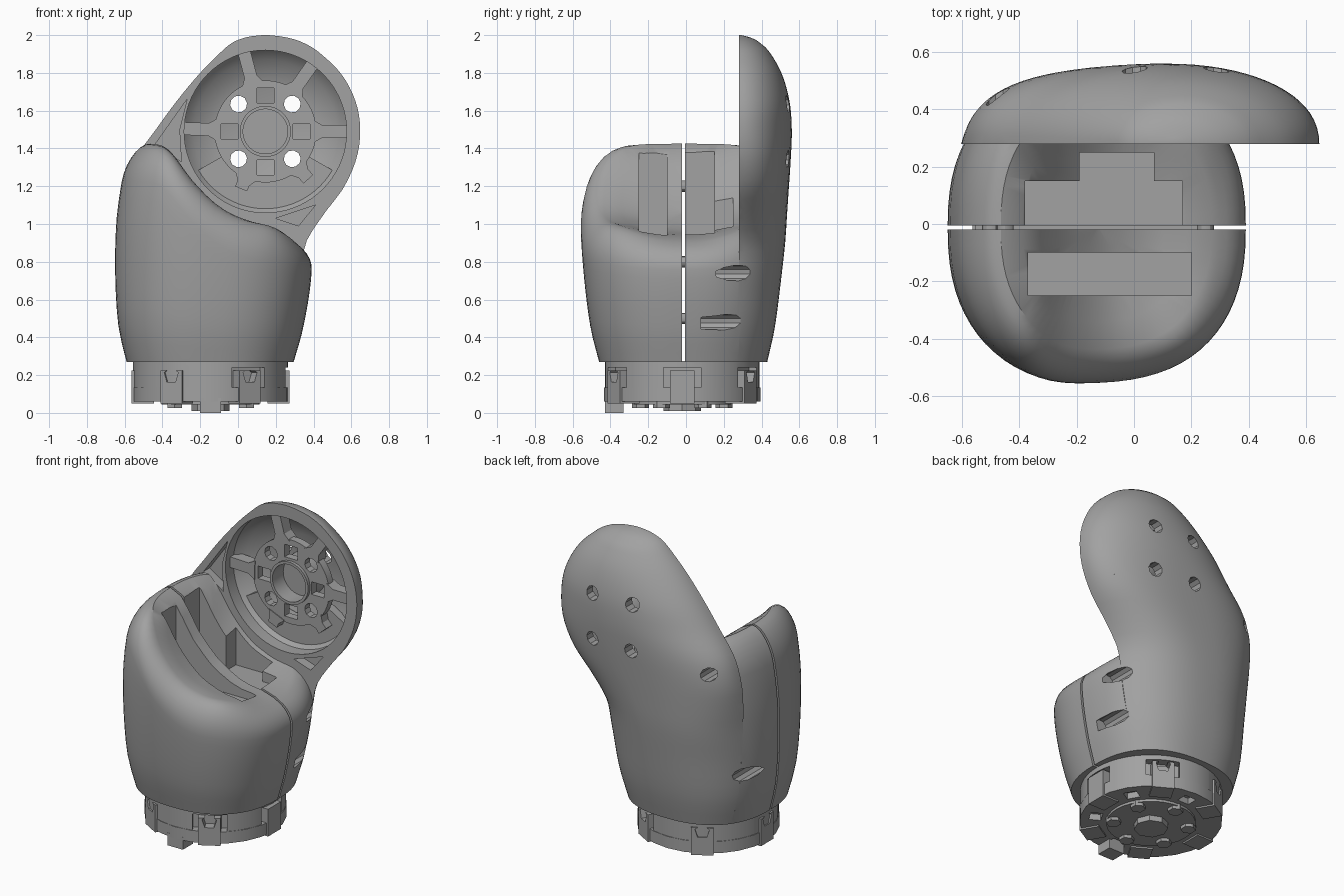
import bpy, bmesh, math
from math import sin, cos, pi, radians
from mathutils import Matrix, Vector

cube = bpy.data.objects.get("Cube")
if cube:
    bpy.data.objects.remove(cube, do_unlink=True)

GREY = (0.36, 0.36, 0.36, 1)
mat = bpy.data.materials.new("grey plastic")
mat.use_nodes = True
mat.diffuse_color = GREY
mat.node_tree.nodes["Principled BSDF"].inputs["Base Color"].default_value = GREY


def finish(name, bm):
    bmesh.ops.recalc_face_normals(bm, faces=bm.faces)
    me = bpy.data.meshes.new(name)
    bm.to_mesh(me)
    bm.free()
    me.materials.append(mat)
    ob = bpy.data.objects.new(name, me)
    bpy.context.collection.objects.link(ob)
    return ob


def box(name, xs, ys, zs, spin=0, pivot=(0, 0, 0)):
    bm = bmesh.new()
    bmesh.ops.create_cube(bm, size=1)
    for v in bm.verts:
        v.co = [(r[0] + r[1]) / 2 + c * (r[1] - r[0]) for r, c in zip((xs, ys, zs), v.co)]
    bm.transform(Matrix.Translation(pivot) @ Matrix.Rotation(spin, 4, 'Z'))
    return finish(name, bm)


def cyl(name, r, a, b, sides=48):
    """Cylinder from point a to point b."""
    a, b = Vector(a), Vector(b)
    bm = bmesh.new()
    bmesh.ops.create_cone(bm, cap_ends=True, segments=sides, radius1=r, radius2=r, depth=(b - a).length)
    bm.transform(Matrix.Translation((a + b) / 2) @ (b - a).to_track_quat('Z', 'Y').to_matrix().to_4x4())
    return finish(name, bm)


def prism(name, outline, y0, y1):
    """Outline in x and z, extruded along y."""
    bm = bmesh.new()
    face = bm.faces.new([bm.verts.new((x, y0, z)) for x, z in outline])
    new = bmesh.ops.extrude_face_region(bm, geom=[face])["geom"]
    bmesh.ops.translate(bm, vec=(0, y1 - y0, 0), verts=[g for g in new if isinstance(g, bmesh.types.BMVert)])
    return finish(name, bm)


def drill(r, x, z, y):
    turns = [radians(36 * i + 7) for i in range(10)]
    return prism("drill", [(x + r * cos(t), z + r * sin(t)) for t in turns], y, .9)


def combine(ob, tools, op='DIFFERENCE'):
    for tool in tools:
        mod = ob.modifiers.new("cut", 'BOOLEAN')
        mod.operation, mod.solver, mod.object = op, 'EXACT', tool
        bpy.context.view_layer.objects.active = ob
        bpy.ops.object.modifier_apply(modifier=mod.name)
        bpy.data.objects.remove(tool, do_unlink=True)


def lookup(table, z):
    """Smooth interpolation between the rows of a table."""
    z = min(max(z, table[0][0]), table[-1][0])
    i = max(k for k in range(len(table) - 1) if table[k][0] <= z)
    p, q = table[i], table[i + 1]
    o, s = table[max(i - 1, 0)], table[min(i + 2, len(table) - 1)]
    h = q[0] - p[0]
    t = (z - p[0]) / h
    out = []
    for c in range(1, len(p)):
        m0 = (q[c] - o[c]) / (q[0] - o[0]) * h
        m1 = (s[c] - p[c]) / (s[0] - p[0]) * h
        d = q[c] - p[c]
        out.append(p[c] + t * (m0 + t * (3 * d - 2 * m0 - m1 + t * (m0 + m1 - 2 * d))))
    return out


def section(a, s, left, right, front, back, yc, n):
    cx, w = (left + right) / 2, (right - left) / 2
    ex = lambda v: math.copysign(abs(v) ** (2 / n), v)
    depth = back - yc if sin(a) > 0 else yc - front
    return cx + s * w * ex(cos(a)), yc + s * depth * ex(sin(a))


def skin(name, rings):
    bm = bmesh.new()
    rows = [[bm.verts.new(p) for p in ring] for ring in rings]
    for lo, hi in zip(rows, rows[1:]):
        for i in range(len(lo)):
            j = (i + 1) % len(lo)
            bm.faces.new((lo[i], lo[j], hi[j], hi[i]))
    bm.faces.new(rows[0][::-1])
    bm.faces.new(rows[-1])
    return finish(name, bm)


# Lower body: height, left, right, front, back
BODY = [(.27, -.59, .295, -.46, .43), (.45, -.632, .345, -.505, .47), (.72, -.65, .388, -.54, .505),
        (1.0, -.645, .39, -.56, .53), (1.2, -.62, .39, -.565, .545), (1.43, -.575, .39, -.555, .555)]
# Saddle-shaped top edge: x, height
SADDLE = [(-.66, 1.425), (-.48, 1.42), (-.4, 1.38), (-.25, 1.22), (-.1, 1.09), (.05, 1.02), (.2, 1.0), (.39, .96)]
SIDES, FLOOR, DROP, SQUARE = 72, .27, .2, 2.4
ANGLES = [2 * pi * i / SIDES for i in range(SIDES)]


def body_ring(t, s, rise):
    ring = []
    for a in ANGLES:
        x, y = section(a, s, *lookup(BODY, 1), -.01, SQUARE)
        edge = lookup(SADDLE, x)[0] - DROP
        # The saddle runs out lower on the middle of one side
        dip = .4 * min(max(x / .3, 0), 1) * max(0, 1 - (y / .42) ** 2)
        z = FLOOR + (edge - FLOOR) * t + DROP * rise * (1 - dip)
        ring.append((*section(a, s, *lookup(BODY, z), -.01, SQUARE), z))
    return ring


def body(name, y0, y1):
    rings = [body_ring(i / 10, 1, 0) for i in range(11)]
    rings += [body_ring(1, .77 + .23 * cos(k * pi / 14), sin(k * pi / 14)) for k in range(1, 8)]
    rings += [body_ring(1, s, r) for s, r in ((.6, .92), (.45, .82), (.3, .75), (.15, .75), (.02, .75))]
    ob = skin(name, rings)
    combine(ob, [box("keep", (-1, 1), (y0, y1), (0, 3))], 'INTERSECT')
    return ob


# Front shell with its slot
front = body("front_shell", -1, -.02)
combine(front, [box("slot", (-.37, .2), (-.25, -.1), (.9, 2))])

# Back shell with stepped cavity and low screw holes: x, height, depth start
LOW_SCREWS = [(.335, .74, .16), (.32, .48, .08), (-.595, .6, .05)]
back = body("back_shell", -.005, .28)
combine(back, [box("bay", (-.38, .17), (-.1, .15), (.9, 2)), box("deep_bay", (-.19, .07), (.1, .25), (.9, 2))]
        + [drill(.042, *s) for s in LOW_SCREWS])
for x, z in ((-.45, 1.2), (-.5, .5), (.25, .5), (.25, .8)):
    cyl("locating_peg", .03, (x, -.04, z), (x, .01, z), 12)

# Domed motor housing: height, left, right, front, back, centre y, squareness
HOUSING = [(.27, -.59, .295, -.46, .43, -.01, 2.4), (.45, -.632, .345, -.505, .47, -.01, 2.4),
           (.72, -.65, .388, -.54, .505, -.01, 2.4), (.9, -.635, .395, -.5, .525, .05, 2.5),
           (1.05, -.615, .465, -.3, .535, .16, 2.55), (1.2, -.59, .565, -.1, .545, .25, 2.5),
           (1.35, -.54, .628, 0, .555, .28, 2.35), (1.5, -.435, .647, 0, .56, .28, 2.15),
           (1.65, -.325, .622, 0, .548, .28, 2.1), (1.8, -.2, .542, 0, .505, .28, 2),
           (1.92, -.08, .415, 0, .435, .28, 2), (1.96, -.03, .345, 0, .39, .28, 2),
           (1.98, .015, .29, 0, .36, .28, 2), (1.995, .075, .215, .2, .315, .28, 2),
           (2.0, .13, .16, .26, .29, .28, 2)]
levels = [.27 + 1.73 * (1 - (1 - i / 44) ** 1.8) for i in range(45)]
housing = skin("motor_housing", [[(*section(a, 1, *lookup(HOUSING, z)), z) for a in ANGLES] for z in levels])
combine(housing, [box("keep", (-1, 1), (.28, 2), (0, 3))], 'INTERSECT')

# Round pocket, side pockets and drilled holes in the housing
CX, CZ = .145, 1.49


def lathe(name, profile):
    """Radius and y pairs turned about the motor axis."""
    return skin(name, [[(CX + r * cos(a), y, CZ + r * sin(a)) for a in ANGLES] for r, y in profile])


def motor_drills():
    return [drill(.045, CX + sx * .142, CZ + sz * .145, .1) for sx in (-1, 1) for sz in (-1, 1)]


combine(housing, motor_drills() + [drill(.042, *s) for s in LOW_SCREWS + [(-.475, 1.28, .3)]] + [
    lathe("pocket", [(.43, .2), (.43, .36), (.38, .42), (.25, .47), (.02, .5)]),
    prism("side_pocket", [(-.44, 1.42), (-.3, 1.33), (-.31, 1.5), (-.27, 1.66)], .2, .34),
    prism("corner_pocket", [(.2, 1.03), (.41, 1.1), (.32, .99)], .2, .34)])

# Hub plate with central cup, windows and screw holes
plate = lathe("hub_plate", [(.02, .49), (.135, .49), (.135, .38), (.27, .38), (.27, .33), (.135, .33),
                            (.135, .31), (.118, .31), (.118, .42), (.02, .42)])
windows = []
for deg in (90, 0, 180, 270):
    x, z = CX + .19 * cos(radians(deg)), CZ + .19 * sin(radians(deg))
    windows.append(box("window", (x - .045, x + .045), (.2, .6), (z - .04, z + .04)))
combine(plate, windows + motor_drills())

# Flat crescent floor along the lower rim
arc = [radians(210 + 5 * i) for i in range(25)]
crescent = [(.435, a) for a in arc] + [(.25, a) for a in reversed(arc)]
prism("pocket_floor", [(CX + r * cos(a), CZ + r * sin(a)) for r, a in crescent], .385, .44)

# Spokes from hub plate towards the rim: angle, reach
for deg, reach in ((105, .435), (55, .435), (0, .435), (-48, .34), (-113, .33), (178, .435)):
    a = radians(deg)
    rim = [(.255, -.06), (.3, -.034), (reach, -.034)]
    rim += [(r, -w) for r, w in reversed(rim)]
    prism("spoke", [(CX + r * cos(a) - w * sin(a), CZ + r * sin(a) + w * cos(a)) for r, w in rim], .325, .4)

# Base coupling: collar, flange and six notched lugs
BASE = Vector((-.145, -.02, 0))
UP = Vector((0, 0, 1))
collar = cyl("base_collar", .41, BASE + UP * .12, BASE + UP * .275)
flange = cyl("base_flange", .415, BASE + UP * .06, BASE + UP * .135, 24)
cyl("base_inner_disc", .26, BASE + UP * .045, BASE + UP * .1, 32)
spots = [radians(60 * i) for i in range(6)]
combine(flange, [box("hole", (.29, .36), (-.04, .04), (0, .1), a + pi / 6, BASE) for a in spots])
combine(collar, [box("notch", (.35, .5), (-.1, .1), (.13, .24), a, BASE) for a in spots])
for a in spots:
    out = Vector((cos(a), sin(a), 0))
    lug = box("base_lug", (.3, .418), (-.065, .065), (.05, .225), a, BASE)
    combine(lug, [cyl("notch", .045, BASE + out * .36 + UP * .2, BASE + out * .5 + UP * .2, 5)])
    foot = BASE + out.cross(UP) * .22
    cyl("base_stud", .045, foot + UP * .025, foot + UP * .08, 6)
cyl("base_centre_boss", .1, BASE + UP * .01, BASE + UP * .08, 8)
box("base_toe", (-.2, -.09), (-.43, -.33), (0, .08))

# Smooth shading with sharp edges kept
for ob in bpy.context.scene.objects:
    ob.select_set(ob.type == 'MESH' and mat.name in ob.data.materials)
bpy.context.view_layer.objects.active = front
bpy.ops.object.shade_smooth_by_angle(angle=radians(30))
